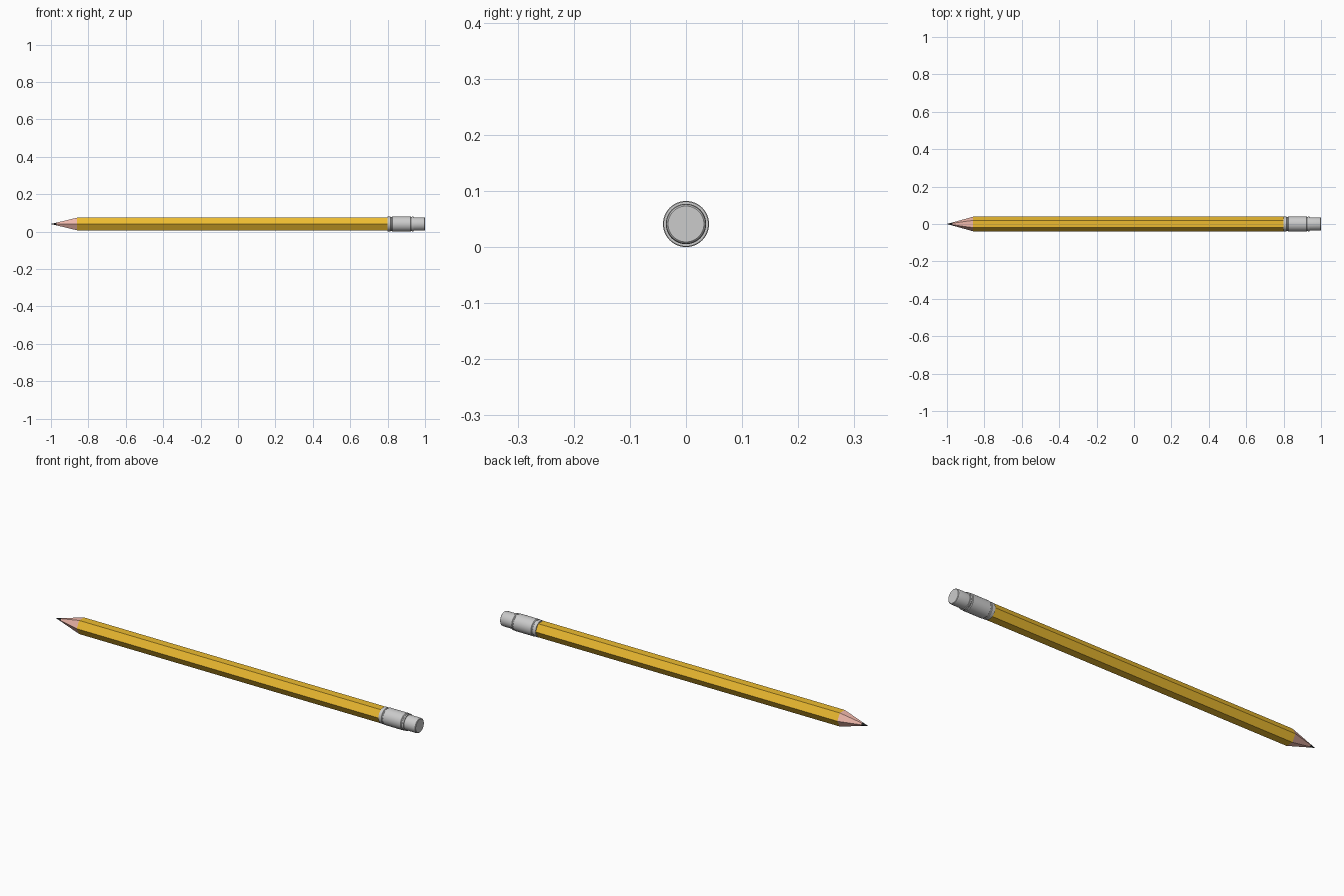
import bpy, math

if "Cube" in bpy.data.objects:
    bpy.data.objects.remove(bpy.data.objects["Cube"])

CZ = 0.041  # height of the pencil axis


def material(name, rgb):
    m = bpy.data.materials.new(name)
    m.diffuse_color = (*rgb, 1)
    m.use_nodes = True
    m.node_tree.nodes["Principled BSDF"].inputs["Base Color"].default_value = m.diffuse_color
    return m


def lathe(name, profile, sides, mat=None, smooth=False):
    """Revolve (x, radius) points around the pencil axis; ends are capped."""
    verts, faces = [], []
    for x, r in profile:
        for i in range(sides):
            a = 2 * math.pi * i / sides
            verts.append((x, r * math.cos(a), CZ + r * math.sin(a)))
    for k in range(len(profile) - 1):
        for i in range(sides):
            j = (i + 1) % sides
            a, b = k * sides, (k + 1) * sides
            faces.append((a + i, a + j, b + j, b + i)[::-1])
    last = (len(profile) - 1) * sides
    faces.append(tuple(range(sides))[::-1])
    faces.append(tuple(last + i for i in range(sides)))
    me = bpy.data.meshes.new(name)
    me.from_pydata(verts, [], faces)
    ob = bpy.data.objects.new(name, me)
    bpy.context.collection.objects.link(ob)
    if mat:
        me.materials.append(mat)
    if smooth:
        bpy.context.view_layer.objects.active = ob
        ob.select_set(True)
        bpy.ops.object.shade_smooth_by_angle(angle=math.radians(30))
        ob.select_set(False)
    return ob


paint = material("paint", (0.85, 0.50, 0.03))
wood = material("wood", (0.85, 0.47, 0.40))
lead = material("lead", (0.03, 0.03, 0.03))

# Hexagonal body, sharpened wood and lead point
lathe("body", [(-0.86, 0.039), (0.81, 0.039)], 6, paint)
lathe("sharpened_wood", [(-0.97, 0.0085), (-0.86, 0.039)], 6, wood)
lathe("lead_tip", [(-1.0, 0.0005), (-0.97, 0.0085)], 6, lead)

# Metal band with a groove near each end
lathe("ferrule", [(0.80, 0.0395), (0.816, 0.0395), (0.818, 0.037), (0.822, 0.037),
                  (0.825, 0.041), (0.922, 0.041), (0.925, 0.038), (0.929, 0.038),
                  (0.931, 0.040), (0.938, 0.040)], 48, smooth=True)

# Eraser with a slightly rounded end
lathe("eraser", [(0.93, 0.036), (0.992, 0.036), (0.998, 0.0345), (1.0, 0.032)], 48, smooth=True)
